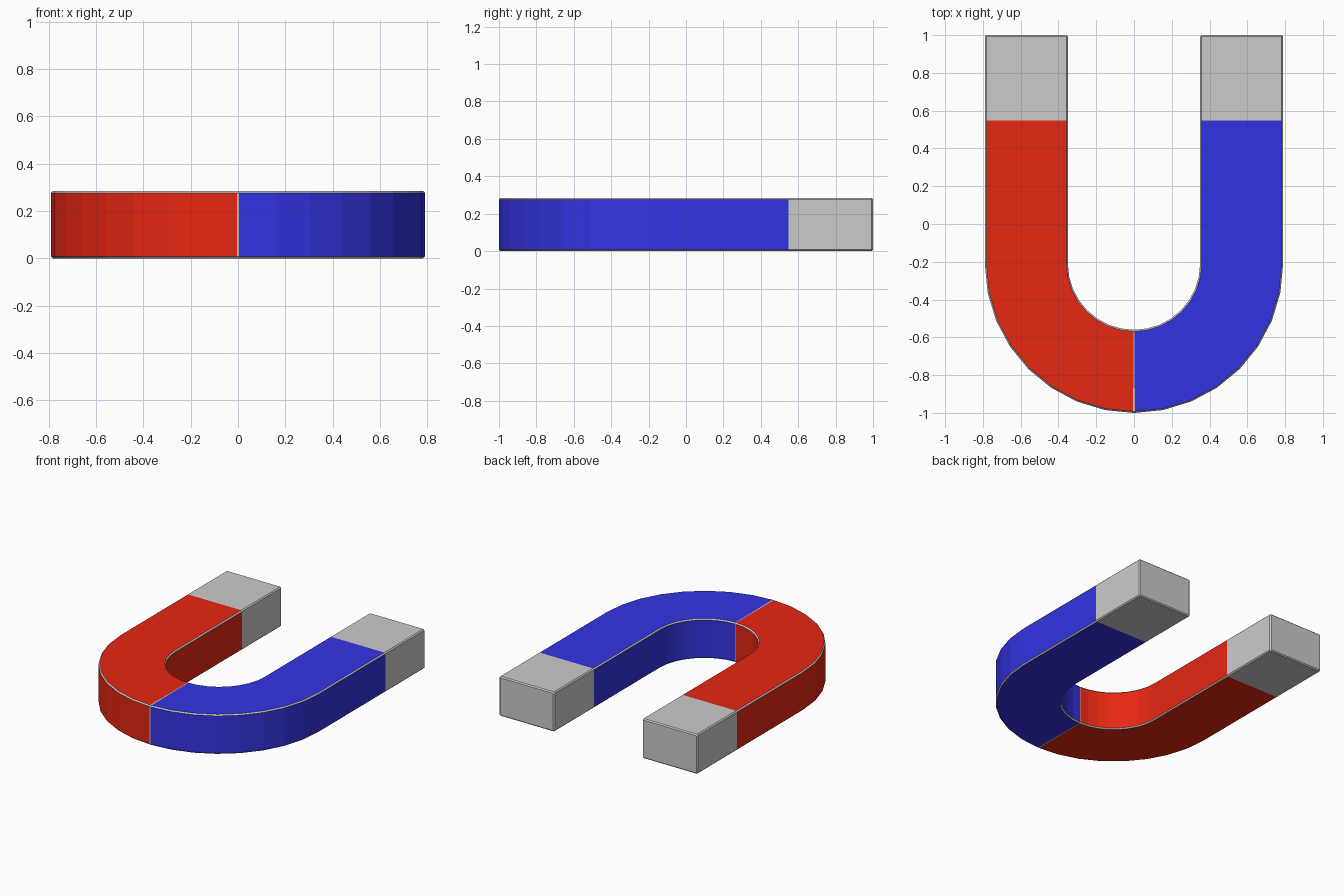
import bpy, bmesh
from math import sin, cos, pi

if "Cube" in bpy.data.objects:
    bpy.data.objects.remove(bpy.data.objects["Cube"])

MID, HALF, HEIGHT, CHAMFER, BEND_Y = 0.57, 0.22, 0.285, 0.008, -0.21


def material(name, color):
    m = bpy.data.materials.new(name)
    m.diffuse_color = (*color, 1)
    m.use_nodes = True
    m.node_tree.nodes["Principled BSDF"].inputs["Base Color"].default_value = m.diffuse_color
    return m


red = material("red_paint", (0.80, 0.02, 0.006))
blue = material("blue_paint", (0.034, 0.034, 0.78))
grey = material("bare_metal", (0.8, 0.8, 0.8))


def section(inset=0.0):
    """Chamfered rectangle: (radial offset, height) points."""
    w, lo, hi, c = HALF - inset, inset, HEIGHT - inset, CHAMFER
    if inset:
        c = 0.002
    return [(w, lo + c), (w, hi - c), (w - c, hi), (c - w, hi),
            (-w, hi - c), (-w, lo + c), (c - w, lo), (w - c, lo)]


def sweep(name, side, stations, paint=None, grey_bands=(), cap=False):
    """Stations are (angle round the bend, centre y, inset)."""
    bm = bmesh.new()
    rings = []
    for t, cy, inset in stations:
        rings.append([bm.verts.new((side * sin(t) * (MID + u),
                                    cy - cos(t) * (MID + u), z))
                      for u, z in section(inset)])
    for k, (a, b) in enumerate(zip(rings, rings[1:])):
        for i in range(8):
            j = (i + 1) % 8
            quad = [a[i], a[j], b[j], b[i]]
            f = bm.faces.new(quad if side < 0 else quad[::-1])
            # painted flats, bare metal on chamfers and end bands
            f.material_index = int(paint is not None and
                                   (i % 2 == 1 or k in grey_bands))
    if cap:
        bm.faces.new(rings[-1] if side < 0 else rings[-1][::-1])
    # outward normals, judged from the outer wall
    bm.faces.ensure_lookup_table()
    bm.normal_update()
    wall = bm.faces[0]
    t = stations[0][0]
    if wall.normal.x * side * sin(t) - wall.normal.y * cos(t) < 0:
        bmesh.ops.reverse_faces(bm, faces=bm.faces[:])
    me = bpy.data.meshes.new(name)
    bm.to_mesh(me)
    bm.free()
    if paint:
        me.materials.append(paint)
        me.materials.append(grey)
    ob = bpy.data.objects.new(name, me)
    bpy.context.collection.objects.link(ob)


# painted arms: quarter bend in eight facets, then a straight run
bend = [(0, BEND_Y, 0), (0.006, BEND_Y, 0)]
bend += [(i * pi / 16, BEND_Y, 0) for i in range(1, 9)]
arm = bend + [(pi / 2, 0.548, 0), (pi / 2, 0.566, 0)]
# bare pole tips with chamfered ends
tip = [(pi / 2, 0.566, 0), (pi / 2, 1 - CHAMFER, 0), (pi / 2, 1.0, CHAMFER)]

for side, label, paint in ((-1, "left", red), (1, "right", blue)):
    sweep(label + "_magnet_arm", side, arm, paint, (0, len(arm) - 2))
    sweep(label + "_pole_tip", side, tip, cap=True)
